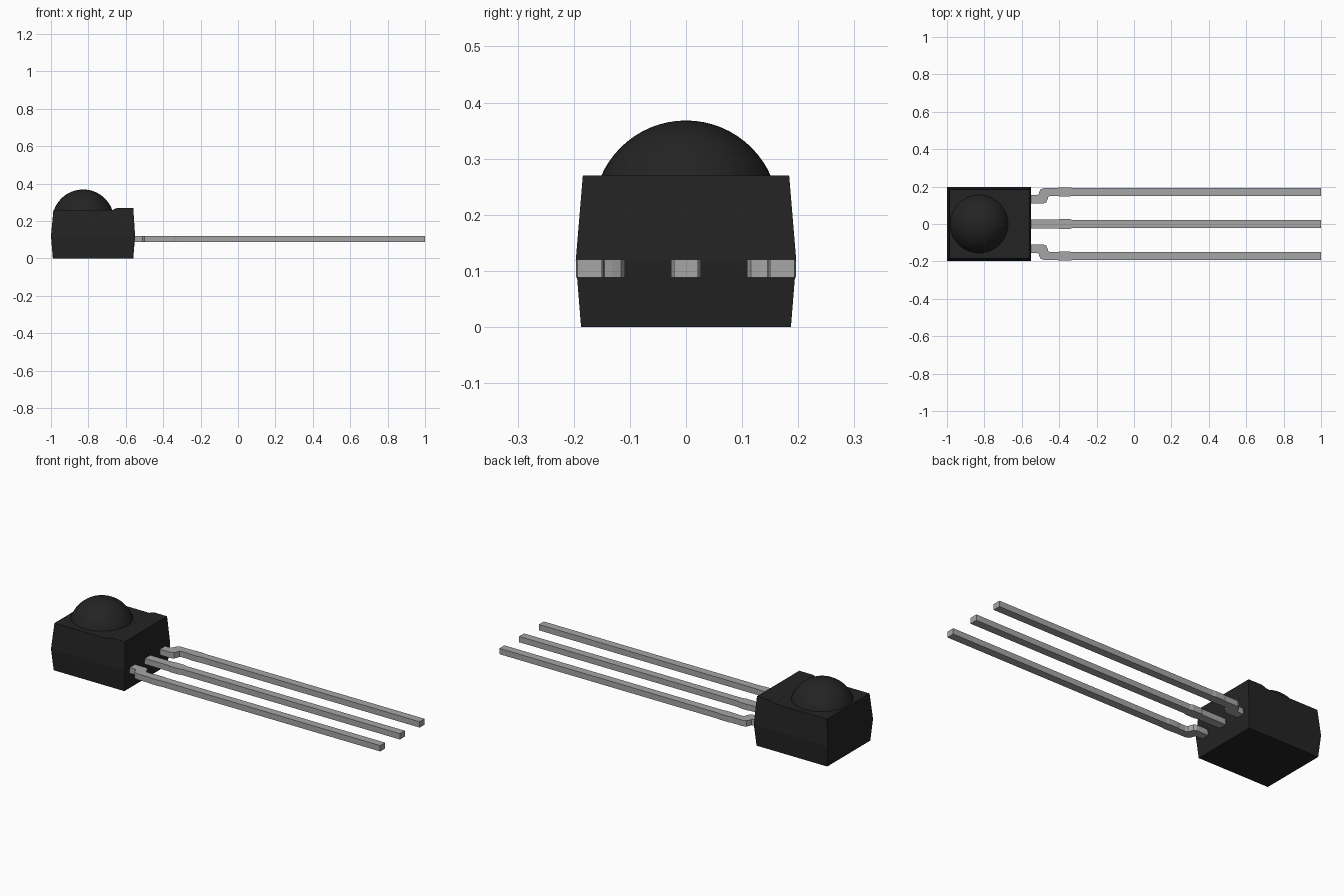
import bpy, bmesh, math
from mathutils import Vector

if "Cube" in bpy.data.objects:
    bpy.data.objects.remove(bpy.data.objects["Cube"], do_unlink=True)


def material(name, colour, roughness):
    m = bpy.data.materials.new(name)
    m.use_nodes = True
    m.diffuse_color = colour
    bsdf = next(n for n in m.node_tree.nodes if n.type == 'BSDF_PRINCIPLED')
    bsdf.inputs["Base Color"].default_value = colour
    bsdf.inputs["Roughness"].default_value = roughness
    return m


black = material("black plastic", (0.017, 0.017, 0.017, 1), 0.5)
grey = material("grey metal", (0.38, 0.38, 0.38, 1), 0.4)


def finish(name, bm, mat):
    bmesh.ops.recalc_face_normals(bm, faces=bm.faces)
    mesh = bpy.data.meshes.new(name)
    bm.to_mesh(mesh)
    bm.free()
    mesh.materials.append(mat)
    ob = bpy.data.objects.new(name, mesh)
    bpy.context.collection.objects.link(ob)
    return ob


def loft(name, rings, mat):
    """Join closed rings of equal length and cap both ends."""
    bm = bmesh.new()
    loops = [[bm.verts.new(p) for p in ring] for ring in rings]
    n = len(loops[0])
    for a, b in zip(loops, loops[1:]):
        for i in range(n):
            j = (i + 1) % n
            bm.faces.new((a[i], a[j], b[j], b[i]))
    bm.faces.new(loops[0][::-1])
    bm.faces.new(loops[-1])
    return finish(name, bm, mat)


# Moulded body: widest at the parting line, drafted above and below
def rectangle(x0, x1, y, z):
    return [(x0, -y, z), (x1, -y, z), (x1, y, z), (x0, y, z)]


loft("body", [rectangle(-0.99, -0.56, 0.187, 0.0),
              rectangle(-1.0, -0.55, 0.1965, 0.118),
              rectangle(-0.987, -0.5593, 0.1848, 0.259)], black)

# Raised ridge along the lead side of the body top
ridge = [(-0.668, 0.255), (-0.5593, 0.255), (-0.56, 0.27), (-0.642, 0.27),
         (-0.655, 0.266), (-0.668, 0.2592)]
loft("top_ridge", [[(x, s * (0.1965 - 0.083 * (z - 0.118)), z) for x, z in ridge]
                   for s in (-1, 1)], black)

# Lens dome: a sphere cut off just under the body top
bm = bmesh.new()
bmesh.ops.create_uvsphere(bm, u_segments=48, v_segments=32, radius=0.165)
bmesh.ops.translate(bm, verts=bm.verts, vec=Vector((-0.828, 0, 0.203)))
bmesh.ops.bisect_plane(bm, geom=bm.verts[:] + bm.edges[:] + bm.faces[:],
                       plane_co=(0, 0, 0.25), plane_no=(0, 0, 1), clear_inner=True)
for f in bm.faces:
    f.smooth = True
finish("lens_dome", bm, black)

# Leads: flat outlines extruded to the strip thickness
outer = [(-0.57, 0.109), (-0.485, 0.109), (-0.469, 0.116), (-0.462, 0.132),
         (-0.458, 0.145), (-0.447, 0.150), (-0.41, 0.150), (-0.395, 0.147),
         (-0.345, 0.147), (-0.33, 0.150), (1, 0.150), (1, 0.193),
         (-0.33, 0.193), (-0.345, 0.196), (-0.395, 0.196), (-0.41, 0.193),
         (-0.48, 0.193), (-0.499, 0.186), (-0.507, 0.170), (-0.510, 0.159),
         (-0.520, 0.154), (-0.57, 0.154)]
edge = [(-0.57, 0.0235), (-0.41, 0.0235), (-0.395, 0.027), (-0.345, 0.027),
        (-0.33, 0.0215), (1, 0.0215)]
middle = [(x, -y) for x, y in edge] + edge[::-1]


def lead(name, outline):
    loft(name, [[(x, y, z) for x, y in outline] for z in (0.088, 0.12)], grey)


lead("middle_lead", middle)
lead("back_lead", outer)
lead("front_lead", [(x, -y) for x, y in outer])
